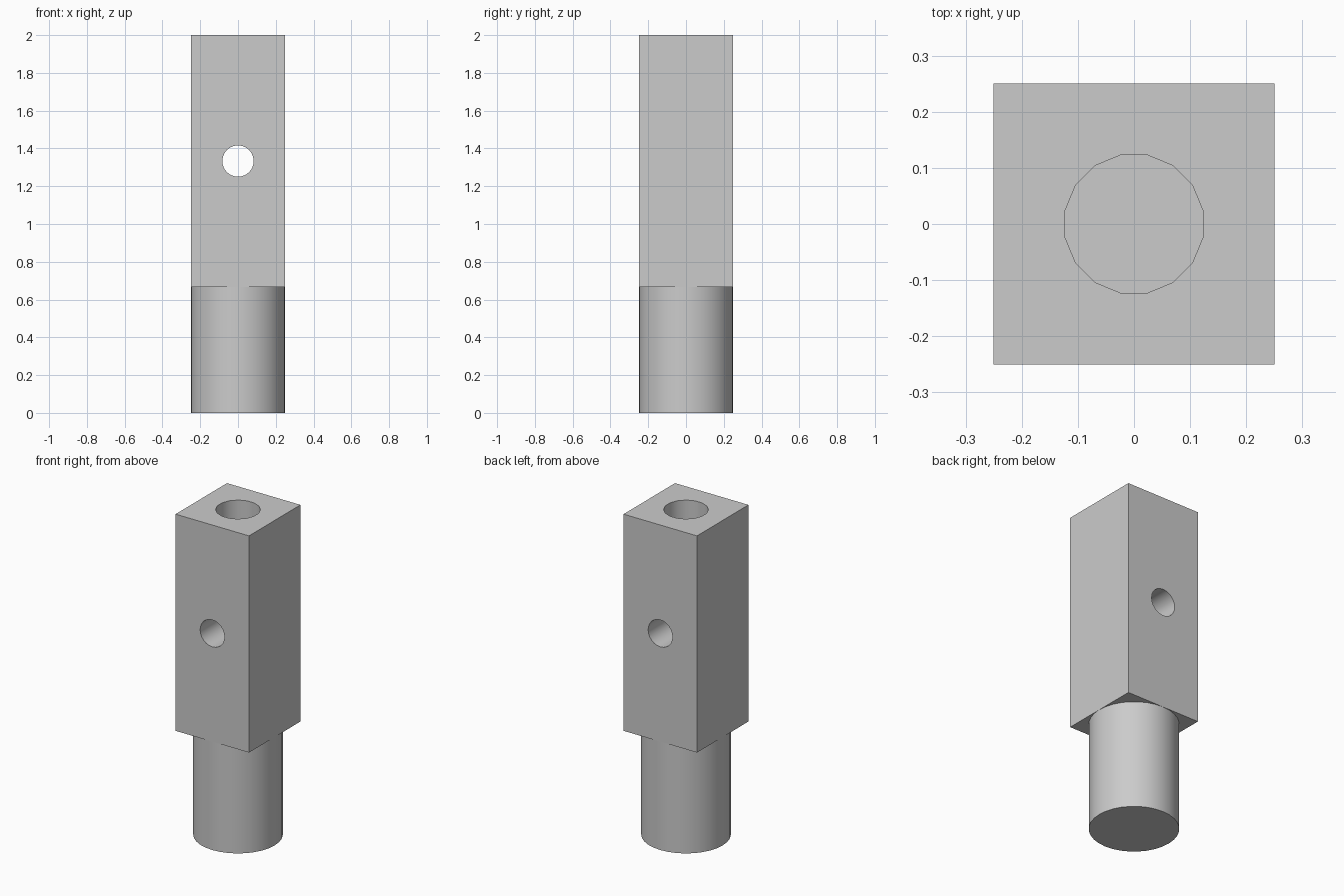
import bpy
from math import pi

default = bpy.data.objects.get("Cube")
if default:
    bpy.data.objects.remove(default, do_unlink=True)

# One plain grey for the whole part
grey = bpy.data.materials.new("plain grey")
grey.use_nodes = True
colour = (0.6, 0.6, 0.6, 1)
grey.diffuse_color = colour
grey.node_tree.nodes["Principled BSDF"].inputs["Base Color"].default_value = colour

WIDTH, HEIGHT, SHOULDER = 0.5, 2.0, 2 / 3
BORE_DEPTH = 0.4


def cylinder(name, radius, depth, centre, sides, rotation=(0, 0, 0)):
    bpy.ops.mesh.primitive_cylinder_add(vertices=sides, radius=radius, depth=depth,
                                        location=centre, rotation=rotation)
    obj = bpy.context.object
    obj.name = name
    obj.data.materials.append(grey)
    return obj


def smooth(obj):
    bpy.ops.object.select_all(action="DESELECT")
    obj.select_set(True)
    bpy.context.view_layer.objects.active = obj
    bpy.ops.object.shade_smooth_by_angle(angle=pi / 6)


def drill(target, cutter):
    cutter.hide_render = True
    mod = target.modifiers.new("drill", "BOOLEAN")
    mod.operation = "DIFFERENCE"
    mod.solver = "EXACT"
    mod.object = cutter
    bpy.context.view_layer.objects.active = target
    bpy.ops.object.modifier_apply(modifier=mod.name)
    bpy.data.objects.remove(cutter, do_unlink=True)


# Round shank at the bottom
shank = cylinder("round_shank", WIDTH / 2, SHOULDER, (0, 0, SHOULDER / 2), 32)
smooth(shank)

# Square block above it
bpy.ops.mesh.primitive_cube_add(size=1, location=(0, 0, (HEIGHT + SHOULDER) / 2))
block = bpy.context.object
block.name = "square_block"
block.scale = (WIDTH, WIDTH, HEIGHT - SHOULDER)
bpy.ops.object.transform_apply(location=False, rotation=False, scale=True)
block.data.materials.append(grey)

# Blind bore in the top and a pin hole from front to back
drill(block, cylinder("bore_cutter", 0.125, 2 * BORE_DEPTH, (0, 0, HEIGHT), 16,
                      (0, 0, pi / 16)))
drill(block, cylinder("pin_hole_cutter", 0.083, 1, (0, 0, (HEIGHT + SHOULDER) / 2), 24,
                      (pi / 2, 0, 0)))
smooth(block)
